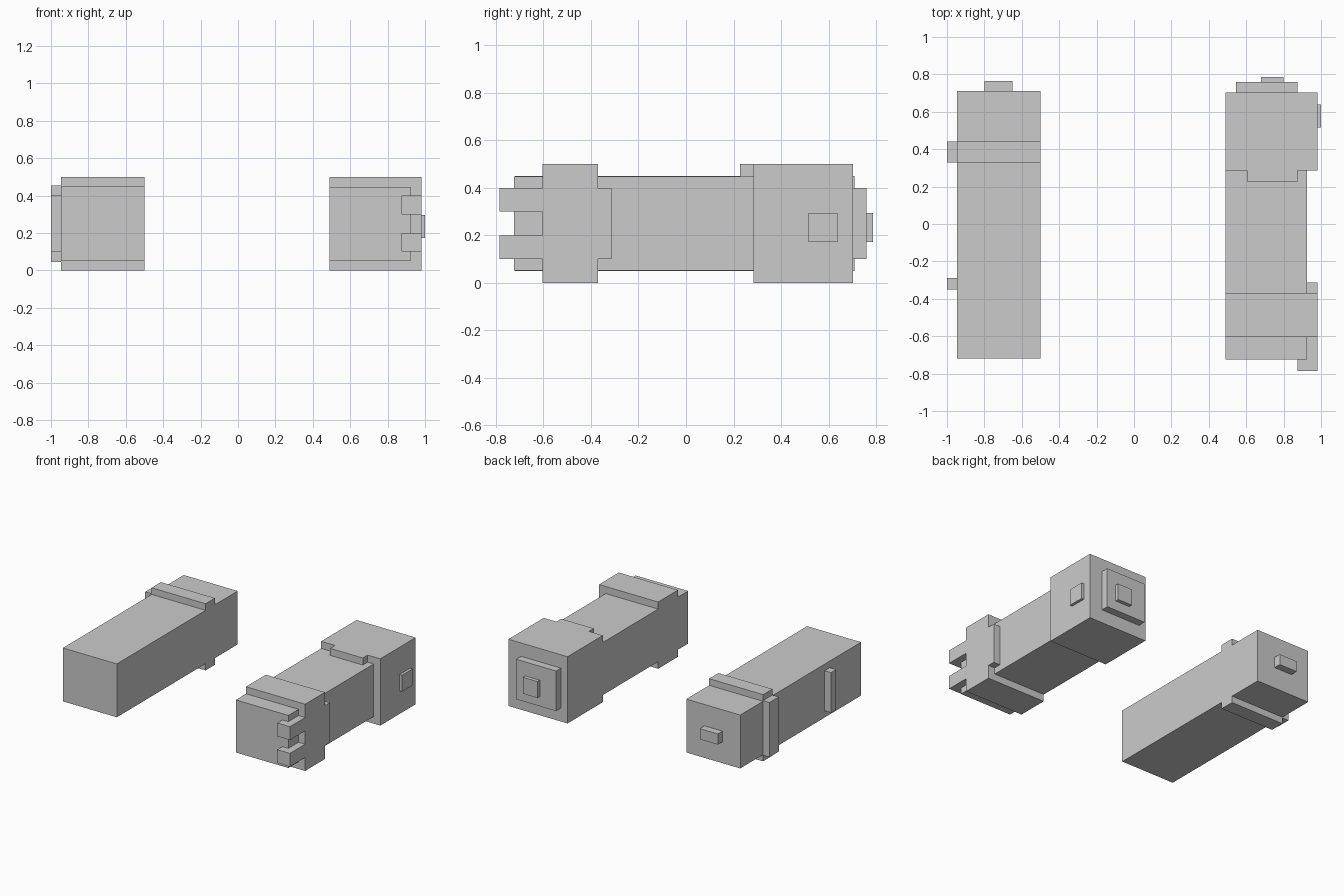
import bpy, bmesh

if "Cube" in bpy.data.objects:
    bpy.data.objects.remove(bpy.data.objects["Cube"])


def prism(name, profile, x0, x1):
    """Extrude a (y, z) outline from x0 to x1."""
    bm = bmesh.new()
    face = bm.faces.new([bm.verts.new((x0, y, z)) for y, z in profile])
    ext = bmesh.ops.extrude_face_region(bm, geom=[face])
    verts = [v for v in ext["geom"] if isinstance(v, bmesh.types.BMVert)]
    bmesh.ops.translate(bm, verts=verts, vec=(x1 - x0, 0, 0))
    bmesh.ops.recalc_face_normals(bm, faces=bm.faces)
    mesh = bpy.data.meshes.new(name)
    bm.to_mesh(mesh)
    bm.free()
    obj = bpy.data.objects.new(name, mesh)
    bpy.context.collection.objects.link(obj)
    return obj


def box(name, x0, x1, y0, y1, z0, z1):
    return prism(name, [(y0, z0), (y1, z0), (y1, z1), (y0, z1)], x0, x1)


def fuse(base, parts):
    """Union parts into base and drop the helpers."""
    for p in parts:
        mod = base.modifiers.new("union", "BOOLEAN")
        mod.operation, mod.solver, mod.object = "UNION", "EXACT", p
    dg = bpy.context.evaluated_depsgraph_get()
    mesh = bpy.data.meshes.new_from_object(base.evaluated_get(dg))
    base.modifiers.clear()
    base.data = mesh
    for p in parts:
        bpy.data.objects.remove(p)


# Left unit: housing with a raised band above and below
upper = [(0.71, 0.45), (0.44, 0.45), (0.44, 0.5), (0.33, 0.5), (0.33, 0.45), (-0.72, 0.45)]
lower = [(y, 0.5 - z) for y, z in reversed(upper)]
prism("left_housing", upper + lower, -0.947, -0.5)
box("left_band_strip", -1.0, -0.947, 0.33, 0.44, 0.045, 0.455)
box("left_side_rib", -1.0, -0.947, -0.35, -0.29, 0.1, 0.4)
box("left_end_tab", -0.80, -0.65, 0.71, 0.765, 0.21, 0.29)

# Right unit: body, front collar, rear block and its top lip
housing = box("right_housing", 0.49, 0.925, -0.725, 0.5, 0.053, 0.447)
fuse(housing, [
    box("front_collar", 0.49, 0.98, -0.605, -0.37, 0.0, 0.5),
    box("rear_block", 0.49, 0.98, 0.285, 0.703, 0.0, 0.5),
    box("rear_block_lip", 0.605, 0.875, 0.228, 0.4, 0.4, 0.5),
])
box("collar_side_tab", 0.925, 0.98, -0.37, -0.313, 0.1, 0.4)

# Two hooked prongs wrapping the front corner
for i, z in enumerate((0.1, 0.3)):
    prong = box(f"front_prong_{i + 1}", 0.925, 0.98, -0.785, -0.605, z, z + 0.1)
    fuse(prong, [box("prong_hook", 0.875, 0.98, -0.785, -0.725, z, z + 0.1)])

# Rear plate and buttons
box("rear_plate", 0.545, 0.875, 0.703, 0.76, 0.1, 0.4)
box("rear_button", 0.68, 0.80, 0.76, 0.787, 0.172, 0.295)
box("side_button", 0.98, 1.0, 0.515, 0.638, 0.172, 0.295)
